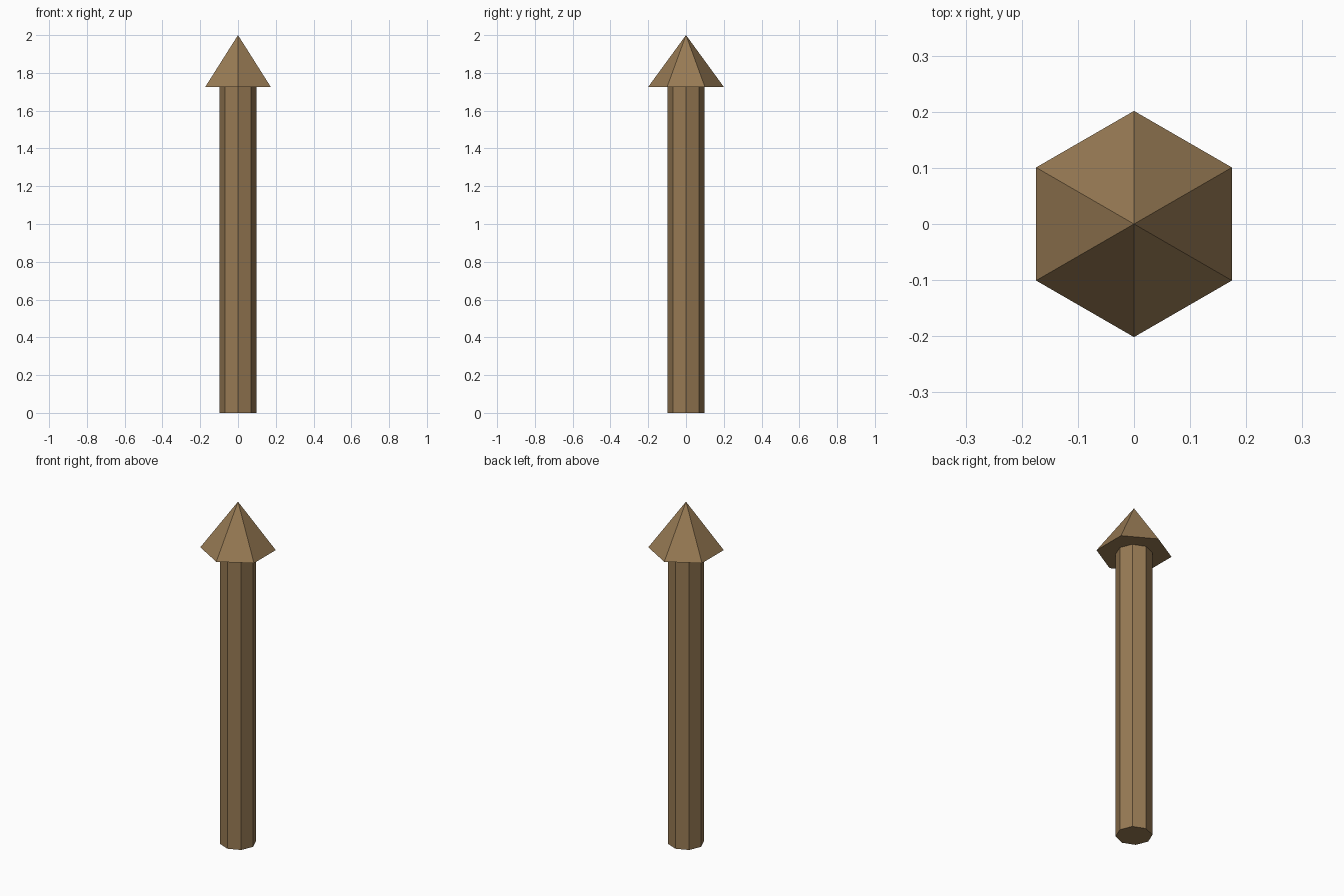
import bpy
import math

cube = bpy.data.objects.get("Cube")
if cube:
    bpy.data.objects.remove(cube, do_unlink=True)

SHOULDER = 1.724  # height where shaft meets tip
TOP = 2.0

wood = bpy.data.materials.new("brown_wood")
wood.use_nodes = True
color = (0.31, 0.195, 0.088, 1.0)
wood.diffuse_color = color
for node in wood.node_tree.nodes:
    if node.type == "BSDF_PRINCIPLED":
        node.inputs["Base Color"].default_value = color


def finish(name):
    """Name the new primitive, apply the wood and keep its faces flat."""
    obj = bpy.context.object
    obj.name = obj.data.name = name
    obj.data.materials.append(wood)
    bpy.ops.object.shade_flat()


# Octagonal shaft, corners on the axes
bpy.ops.mesh.primitive_cylinder_add(
    vertices=8, radius=0.098, depth=SHOULDER, location=(0, 0, SHOULDER / 2))
finish("shaft")

# Six-sided pointed tip, corners at front and back
bpy.ops.mesh.primitive_cone_add(
    vertices=6, radius1=0.2015, radius2=0, depth=TOP - SHOULDER,
    location=(0, 0, (SHOULDER + TOP) / 2))
finish("pointed_tip")
